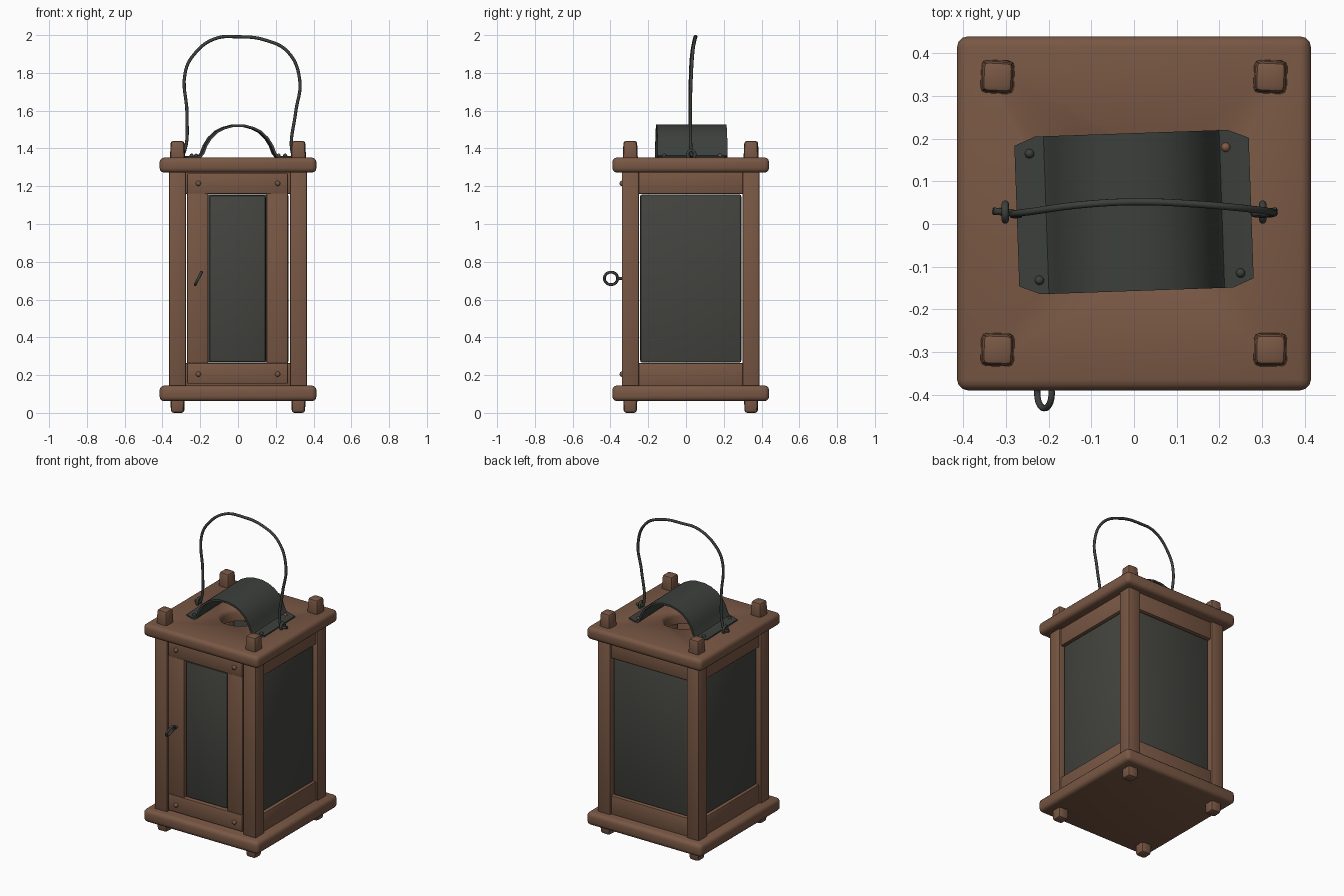
import bpy, bmesh, math, random
from mathutils import Matrix, Vector

if "Cube" in bpy.data.objects:
    bpy.data.objects.remove(bpy.data.objects["Cube"])

random.seed(4)
CY = 0.025  # body centre in y (ring handle sticks out in front)


def material(name, rgb):
    m = bpy.data.materials.new(name)
    m.diffuse_color = (*rgb, 1)
    m.use_nodes = True
    m.node_tree.nodes["Principled BSDF"].inputs["Base Color"].default_value = m.diffuse_color
    return m


WOOD = material("brown wood", (0.190, 0.096, 0.058))
METAL = material("dark iron", (0.045, 0.051, 0.045))
GLASS = material("dark glass", (0.056, 0.058, 0.049))
COPPER = material("copper rivet", (0.230, 0.100, 0.055))


def finish(name, bm, mat):
    bmesh.ops.recalc_face_normals(bm, faces=bm.faces)
    me = bpy.data.meshes.new(name)
    bm.to_mesh(me)
    bm.free()
    me.materials.append(mat)
    ob = bpy.data.objects.new(name, me)
    bpy.context.collection.objects.link(ob)
    return ob


def box(name, lo, hi, mat=WOOD, bevel=0.01, seg=2, taper=1.0, spin=0.0):
    """Bevelled box between two corners; taper scales the top, spin turns it about z."""
    lo, hi = Vector(lo), Vector(hi)
    size, mid = hi - lo, (lo + hi) / 2
    bm = bmesh.new()
    bmesh.ops.create_cube(bm, size=1)
    for v in bm.verts:
        k = taper if v.co.z > 0 else 1
        v.co = Vector((v.co.x * size.x * k, v.co.y * size.y * k, v.co.z * size.z))
    bmesh.ops.bevel(bm, geom=bm.edges[:], offset=bevel, segments=seg, profile=0.5, affect='EDGES')
    bmesh.ops.transform(bm, matrix=Matrix.Translation(mid) @ Matrix.Rotation(spin, 4, 'Z'), verts=bm.verts)
    return finish(name, bm, mat)


def lathe(name, profile, mat, matrix, n=24):
    """Revolve (radius, height) points about z, closed by caps."""
    bm = bmesh.new()
    rings = [[bm.verts.new((r * math.cos(t * math.tau / n), r * math.sin(t * math.tau / n), z))
              for t in range(n)] for r, z in profile]
    for a, b in zip(rings, rings[1:]):
        for i in range(n):
            bm.faces.new((a[i], a[(i + 1) % n], b[(i + 1) % n], b[i]))
    bm.faces.new(rings[0])
    bm.faces.new(rings[-1])
    bm.transform(matrix)
    return finish(name, bm, mat)


def rivet(name, loc, rot, mat=METAL, r=0.013):
    lathe(name, [(r, 0), (r, 0.006), (r * 0.75, 0.012), (r * 0.3, 0.015)], mat,
          Matrix.Translation(loc) @ rot, 12)


def wire(name, pts, r, cyclic=False, mat=METAL):
    cu = bpy.data.curves.new(name, 'CURVE')
    cu.dimensions = '3D'
    cu.bevel_depth, cu.bevel_resolution, cu.resolution_u = r, 3, 6
    cu.use_fill_caps = True
    sp = cu.splines.new('BEZIER')
    sp.bezier_points.add(len(pts) - 1)
    for p, co in zip(sp.bezier_points, pts):
        p.co = co
        p.handle_left_type = p.handle_right_type = 'AUTO'
    sp.use_cyclic_u = cyclic
    cu.materials.append(mat)
    ob = bpy.data.objects.new(name, cu)
    bpy.context.collection.objects.link(ob)
    return ob


# base and roof boards, the roof with a flared smoke hole
box("base_board", (-0.415, CY - 0.415, 0.062), (0.415, CY + 0.415, 0.145), bevel=0.025, seg=3)
roof = box("roof_board", (-0.415, CY - 0.415, 1.272), (0.415, CY + 0.415, 1.352), bevel=0.025, seg=3)
cutter = lathe("smoke_hole_cutter", [(0.112, 1.2), (0.112, 1.325), (0.119, 1.34), (0.145, 1.36)],
               WOOD, Matrix.Translation((0, CY, 0)), 40)
mod = roof.modifiers.new("smoke_hole", 'BOOLEAN')
mod.operation, mod.object, mod.solver = 'DIFFERENCE', cutter, 'EXACT'
bpy.context.view_layer.objects.active = roof
bpy.ops.object.modifier_apply(modifier=mod.name)
bpy.data.objects.remove(cutter)

# corner posts, with feet below and pegs above
for sx, xn in ((-1, "left"), (1, "right")):
    for sy, yn in ((-1, "front"), (1, "back")):
        x, y = sx * 0.32, CY + sy * 0.32
        box(f"{yn}_{xn}_post", (x - 0.045, y - 0.045, 0.135), (x + 0.045, y + 0.045, 1.285), bevel=0.008)
        s = random.uniform(-0.06, 0.06)
        box(f"{yn}_{xn}_peg", (x - 0.04, y - 0.04, 1.33), (x + 0.04, y + 0.04, 1.44), bevel=0.014,
            taper=0.88, spin=s)
        foot = box(f"{yn}_{xn}_foot", (x - 0.034, y - 0.034, 0.0), (x + 0.034, y + 0.034, 0.09), bevel=0.014,
                   taper=1.1, spin=s)

# left, right and back windows: two rails and a pane each
for name, angle in (("right", 0), ("back", 90), ("left", 180)):
    turn = Matrix.Translation((0, CY, 0)) @ Matrix.Rotation(math.radians(angle), 4, 'Z')
    parts = [box(f"{name}_lower_rail", (0.29, -0.285, 0.14), (0.352, 0.285, 0.264), bevel=0.006),
             box(f"{name}_upper_rail", (0.29, -0.285, 1.16), (0.352, 0.285, 1.28), bevel=0.006),
             box(f"{name}_pane", (0.31, -0.268, 0.266), (0.34, 0.268, 1.157), GLASS, bevel=0.012)]
    for p in parts:
        p.data.transform(turn)

# front door: rails, stiles, pane and rivets
F = -0.335
box("door_lower_rail", (-0.27, F, 0.155), (0.265, F + 0.05, 0.264), bevel=0.006)
box("door_upper_rail", (-0.27, F, 1.16), (0.265, F + 0.05, 1.268), bevel=0.006)
box("door_left_stile", (-0.27, F + 0.003, 0.26), (-0.158, F + 0.05, 1.165), bevel=0.006)
box("door_right_stile", (0.152, F + 0.003, 0.26), (0.265, F + 0.05, 1.165), bevel=0.006)
box("door_pane", (-0.152, F + 0.012, 0.268), (0.147, F + 0.042, 1.152), GLASS, bevel=0.012)
face_front = Matrix.Rotation(math.radians(90), 4, 'X')
for i, (x, z) in enumerate(((-0.21, 0.205), (0.21, 0.205), (-0.21, 1.215), (0.21, 1.215))):
    rivet(f"door_rivet_{i + 1}", (x, F - 0.001, z), face_front, WOOD, 0.014)

# door pull: a tilted ring on a short shank
tilt = math.radians(27)
ring = []
for i in range(10):
    a = i * math.tau / 10
    h = 0.037 * math.sin(a)
    ring.append((-0.21 + h * math.sin(tilt), -0.397 + 0.035 * math.cos(a), 0.712 + h * math.cos(tilt)))
wire("door_pull_ring", ring, 0.0075, True)
wire("door_pull_shank", [(-0.21, -0.36, 0.712), (-0.21, -0.345, 0.712), (-0.21, -0.32, 0.712)], 0.008)

# arched smoke cover: bent sheet with side flanges
arc = [(0.275, 1.354), (0.225, 1.354), (0.203, 1.358), (0.19, 1.375), (0.175, 1.415), (0.15, 1.455),
       (0.115, 1.488), (0.075, 1.508), (0.03, 1.52)]
outline = [(-x, z) for x, z in arc] + arc[::-1]
bm = bmesh.new()
rows = [[bm.verts.new((x, y * (0.185 if abs(x) < 0.27 else 0.165), z)) for x, z in outline] for y in (-1, 1)]
for i in range(len(outline) - 1):
    bm.faces.new((rows[0][i], rows[0][i + 1], rows[1][i + 1], rows[1][i]))
bm.transform(Matrix.Translation((0, CY + 0.003, 0)) @ Matrix.Rotation(math.radians(2), 4, 'Z'))
cover = finish("smoke_cover", bm, METAL)
if sum(p.normal.z for p in cover.data.polygons) < 0:
    cover.data.flip_normals()
sol = cover.modifiers.new("sheet", 'SOLIDIFY')
sol.thickness, sol.offset = 0.012, 0
for i, (x, y) in enumerate(((-0.245, 0.165), (0.215, 0.18), (-0.222, -0.132), (0.25, -0.115))):
    rivet(f"cover_rivet_{i + 1}", (x, y, 1.357), Matrix(), COPPER if i == 1 else METAL, 0.011)

# carrying handle: bent wire hooked through two eyelets
wire("carrying_handle", [
    (-0.33, 0.03, 1.368), (-0.30, 0.028, 1.362), (-0.282, 0.025, 1.39), (-0.27, 0.022, 1.58),
    (-0.28, 0.024, 1.80), (-0.235, 0.03, 1.895), (-0.125, 0.045, 1.98), (0.0, 0.052, 1.991),
    (0.14, 0.047, 1.975), (0.265, 0.036, 1.91), (0.327, 0.027, 1.76), (0.305, 0.023, 1.59),
    (0.285, 0.026, 1.39), (0.30, 0.028, 1.362), (0.335, 0.03, 1.368)], 0.0085)
for s, n in ((-1, "left"), (1, "right")):
    loop = [(s * 0.302, 0.028 + 0.019 * math.cos(i * math.tau / 8), 1.368 + 0.022 * math.sin(i * math.tau / 8))
            for i in range(8)]
    wire(f"{n}_eyelet", loop, 0.0085, True)

# turn wires into meshes and smooth everything, keeping sharp edges
bpy.ops.object.select_all(action='DESELECT')
for ob in bpy.context.scene.objects:
    ob.select_set(True)
bpy.context.view_layer.objects.active = roof
bpy.ops.object.convert(target='MESH')
bpy.ops.object.shade_smooth_by_angle(angle=math.radians(40))
